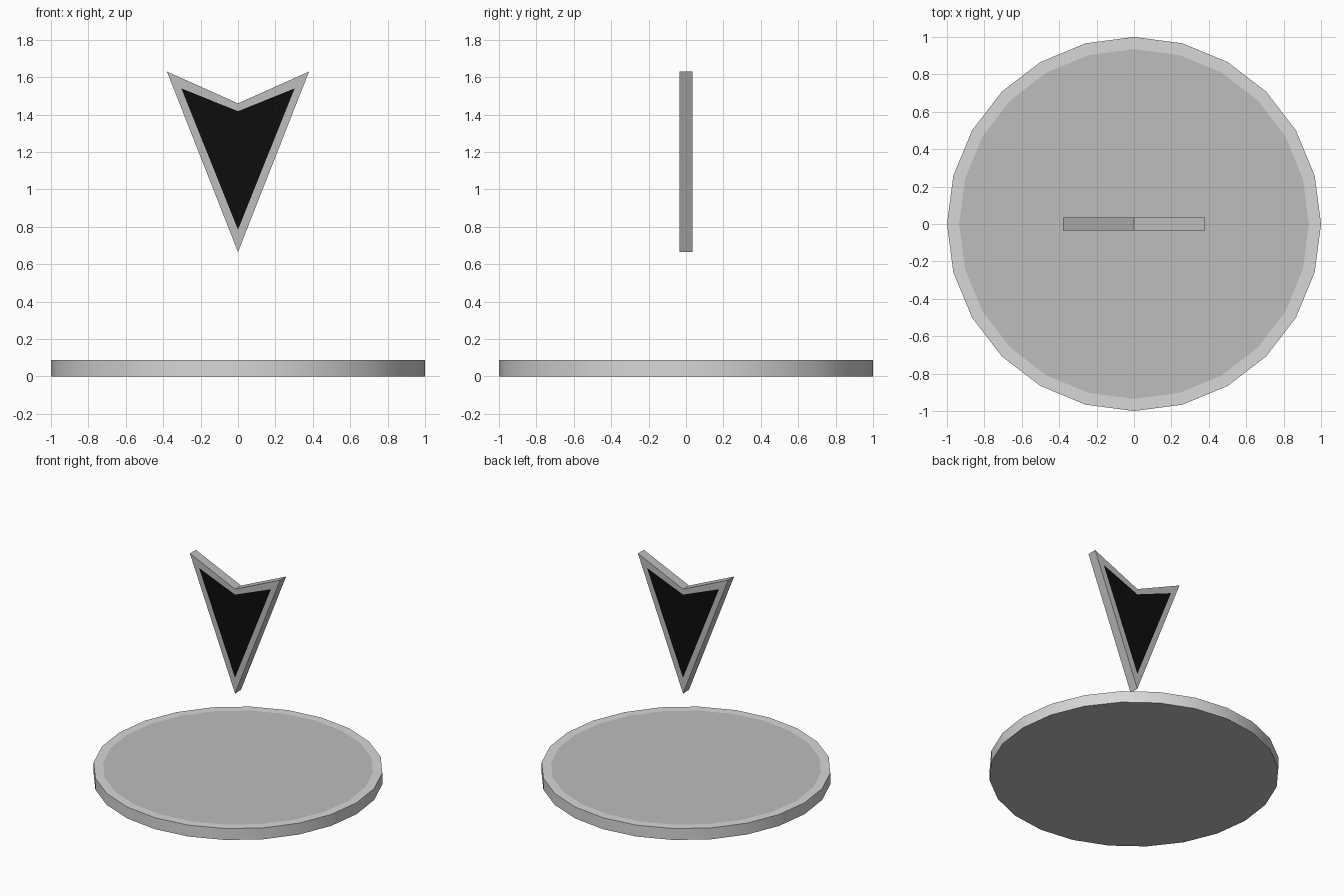
import bpy, bmesh, math

if "Cube" in bpy.data.objects:
    bpy.data.objects.remove(bpy.data.objects["Cube"])


def material(name, v):
    m = bpy.data.materials.new(name)
    m.diffuse_color = (v, v, v, 1)
    m.use_nodes = True
    m.node_tree.nodes["Principled BSDF"].inputs["Base Color"].default_value = m.diffuse_color
    return m


light_grey = material("light grey", 0.68)
mid_grey = material("mid grey", 0.51)
black = material("black", 0.004)


def finish(name, bm, mats):
    bmesh.ops.recalc_face_normals(bm, faces=bm.faces[:])
    mesh = bpy.data.meshes.new(name)
    bm.to_mesh(mesh)
    bm.free()
    for m in mats:
        mesh.materials.append(m)
    ob = bpy.data.objects.new(name, mesh)
    bpy.context.collection.objects.link(ob)
    return ob


# Round base: 24-sided disc, light rim and side, darker centre and underside
SIDES, HEIGHT, INNER = 24, 0.087, 0.935
bm = bmesh.new()


def ring(r, z):
    return [bm.verts.new((r * math.cos(2 * math.pi * i / SIDES),
                          r * math.sin(2 * math.pi * i / SIDES), z)) for i in range(SIDES)]


bottom, top, inner = ring(1, 0), ring(1, HEIGHT), ring(INNER, HEIGHT)
for a, b in ((bottom, top), (top, inner)):
    for i in range(SIDES):
        j = (i + 1) % SIDES
        bm.faces.new((a[i], a[j], b[j], b[i]))
for loop in (inner, bottom):
    bm.faces.new(loop).material_index = 1
base = finish("base_disc", bm, (light_grey, mid_grey))
bpy.context.view_layer.objects.active = base
base.select_set(True)
bpy.ops.object.shade_smooth_by_angle(angle=math.radians(30))

# Floating arrow pointing down: grey border and sides, black panel on both faces
OUTER = [(0, 0.665), (0.38, 1.63), (0, 1.46), (-0.38, 1.63)]
PANEL = [(0, 0.785), (0.303, 1.54), (0, 1.418), (-0.303, 1.54)]
HALF = 0.036
bm = bmesh.new()
edges = []
for y in (-HALF, HALF):
    out = [bm.verts.new((x, y, z)) for x, z in OUTER]
    pan = [bm.verts.new((x, y, z)) for x, z in PANEL]
    for i in range(4):
        j = (i + 1) % 4
        bm.faces.new((out[i], out[j], pan[j], pan[i]))
    for tri in ((0, 1, 2), (0, 2, 3)):
        bm.faces.new([pan[k] for k in tri]).material_index = 1
    edges.append(out)
front, back = edges
for i in range(4):
    j = (i + 1) % 4
    bm.faces.new((front[i], front[j], back[j], back[i]))
finish("arrow", bm, (mid_grey, black))
